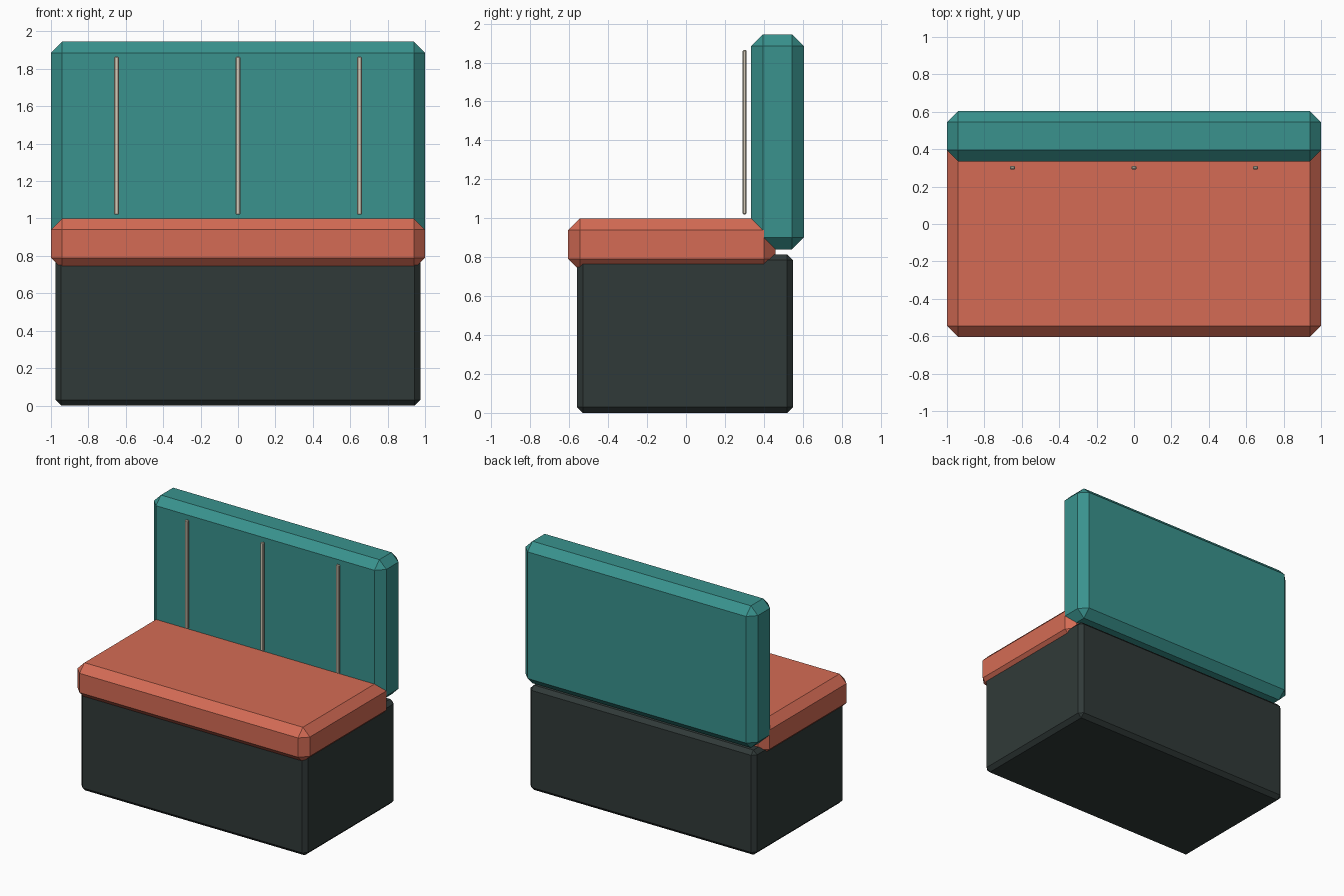
import bpy
import bmesh
from mathutils import Vector

cube = bpy.data.objects.get("Cube")
if cube:
    bpy.data.objects.remove(cube, do_unlink=True)


def make_material(name, rgb):
    mat = bpy.data.materials.new(name)
    mat.use_nodes = True
    colour = (*rgb, 1.0)
    mat.diffuse_color = colour
    bsdf = next(n for n in mat.node_tree.nodes if n.type == 'BSDF_PRINCIPLED')
    bsdf.inputs["Base Color"].default_value = colour
    return mat


def chamfered_box(name, low, high, chamfer, mat):
    """Box between two corners with a single flat chamfer on every edge."""
    low, high = Vector(low), Vector(high)
    bm = bmesh.new()
    bmesh.ops.create_cube(bm, size=1)
    bmesh.ops.scale(bm, vec=high - low, verts=bm.verts)
    mesh = bpy.data.meshes.new(name)
    bm.to_mesh(mesh)
    bm.free()
    mesh.materials.append(mat)
    obj = bpy.data.objects.new(name, mesh)
    obj.location = (low + high) / 2
    bpy.context.collection.objects.link(obj)
    bevel = obj.modifiers.new("Chamfer", 'BEVEL')
    bevel.width = chamfer
    bevel.segments = 1
    bevel.limit_method = 'NONE'
    return obj


charcoal = make_material("charcoal", (0.03, 0.042, 0.04))
coral = make_material("coral_upholstery", (0.66, 0.148, 0.09))
teal = make_material("teal_upholstery", (0.041, 0.29, 0.27))
cream = make_material("cream_piping", (0.67, 0.60, 0.48))

# Plinth, seat cushion and backrest
chamfered_box("base", (-0.975, -0.56, 0), (0.975, 0.55, 0.815), 0.03, charcoal)
chamfered_box("seat", (-1, -0.605, 0.73), (1, 0.46, 1.0), 0.06, coral)
chamfered_box("backrest", (-1, 0.335, 0.84), (1, 0.605, 1.945), 0.06, teal)

# Upright piping strips just in front of the backrest
for label, x in (("right", -0.65), ("middle", 0), ("left", 0.65)):
    chamfered_box(f"piping_{label}", (x - 0.0135, 0.291, 1.02),
                  (x + 0.0135, 0.311, 1.865), 0.005, cream)
